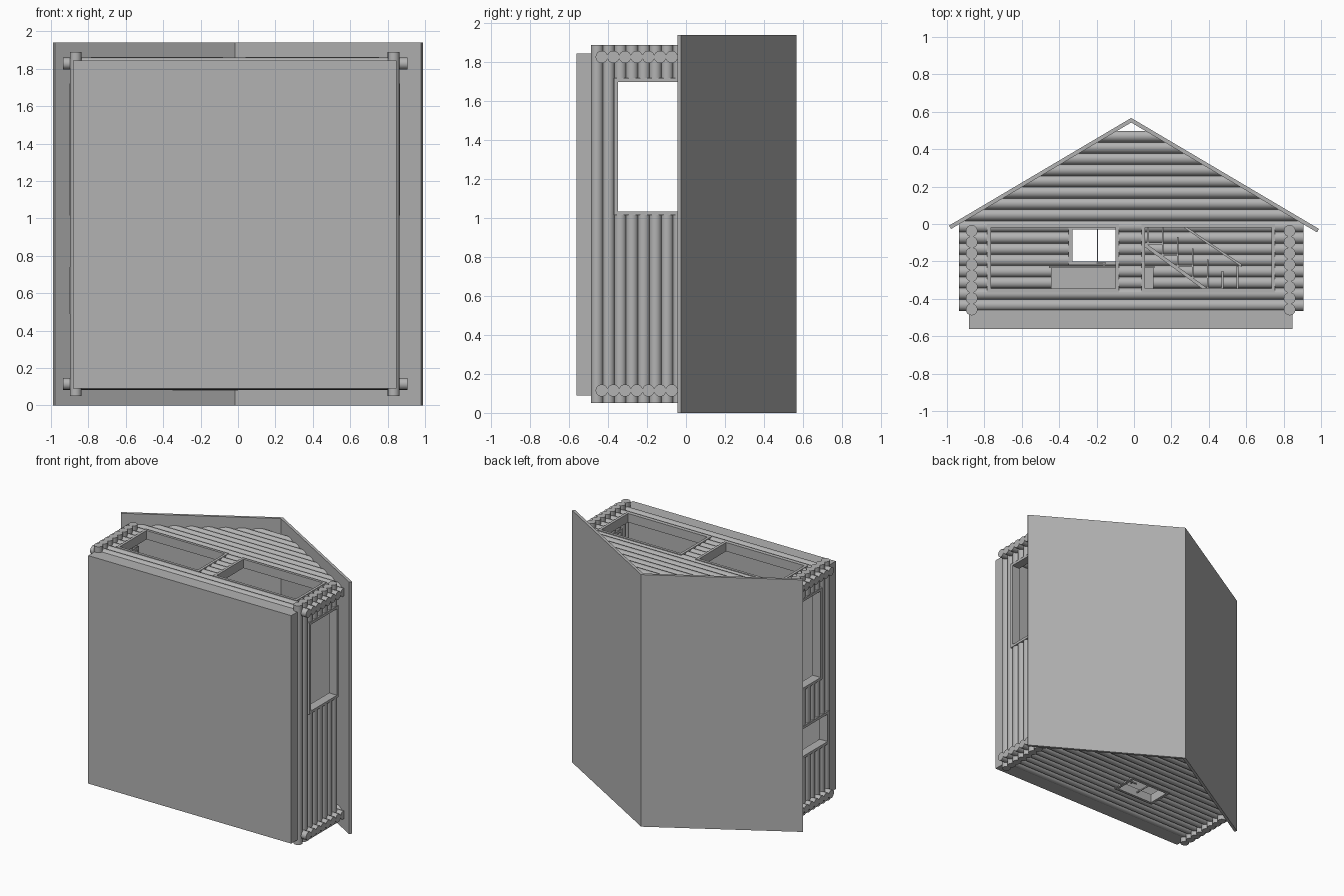
import bpy, bmesh, math
from mathutils import Vector, Matrix

cube = bpy.data.objects.get("Cube")
if cube:
    bpy.data.objects.remove(cube, do_unlink=True)

grey = bpy.data.materials.new("plain grey")
grey.use_nodes = True
grey.diffuse_color = (0.45, 0.45, 0.45, 1)
grey.node_tree.nodes["Principled BSDF"].inputs["Base Color"].default_value = (0.45, 0.45, 0.45, 1)

PITCH, RAD = 0.06, 0.0315
RIDGE = Vector((-0.015, 0.567, 0))
SLOPE = 0.591
FRONT_Z, BACK_Z = 1.828, 0.115
LEFT_X, RIGHT_X = 0.832, -0.868


def finish(name, bm):
    bmesh.ops.recalc_face_normals(bm, faces=bm.faces)
    me = bpy.data.meshes.new(name)
    bm.to_mesh(me)
    bm.free()
    me.materials.append(grey)
    ob = bpy.data.objects.new(name, me)
    bpy.context.collection.objects.link(ob)
    return ob


def add_box(bm, lo, hi):
    lo, hi = Vector(lo), Vector(hi)
    m = Matrix.Translation((lo + hi) / 2) @ Matrix.Diagonal((*(hi - lo), 1))
    bmesh.ops.create_cube(bm, size=1, matrix=m)


def boxes(name, *pairs):
    bm = bmesh.new()
    for lo, hi in pairs:
        add_box(bm, lo, hi)
    return finish(name, bm)


def prism(bm, points, direction):
    face = bm.faces.new([bm.verts.new(p) for p in points])
    ext = bmesh.ops.extrude_face_region(bm, geom=[face])
    verts = [g for g in ext["geom"] if isinstance(g, bmesh.types.BMVert)]
    bmesh.ops.translate(bm, verts=verts, vec=direction)
    bm.normal_update()


def log_outline(first, count, steps=8):
    """Scalloped outline of stacked logs as (offset, height) pairs."""
    half = math.asin(PITCH / 2 / RAD)
    side = []
    for k in range(count):
        a0 = -math.pi / 2 if k == 0 else -half
        a1 = math.pi / 2 if k == count - 1 else half
        for i in range(steps + 1):
            if i == 0 and k > 0:
                continue
            a = a0 + (a1 - a0) * i / steps
            side.append((RAD * math.cos(a), first + k * PITCH + RAD * math.sin(a)))
    return side + [(-u, v) for u, v in side[-2:0:-1]]


def cut(ob, openings):
    for lo, hi in openings:
        cutter = boxes("opening_cutter", (lo, hi))
        cutter.hide_render = True
        cutter.hide_set(True)
        mod = ob.modifiers.new("opening", 'BOOLEAN')
        mod.operation, mod.solver, mod.object = 'DIFFERENCE', 'EXACT', cutter
    bpy.context.view_layer.objects.active = ob
    ob.select_set(True)
    for mod in list(ob.modifiers):
        old = mod.object
        bpy.ops.object.modifier_apply(modifier=mod.name)
        bpy.data.objects.remove(old, do_unlink=True)
    bpy.ops.object.shade_smooth_by_angle(angle=math.radians(35))
    ob.select_set(False)


def gable_wall(name, z, openings):
    bm = bmesh.new()
    prism(bm, [(-0.935, v, z + u) for u, v in log_outline(-0.433, 16)], (1.84, 0, 0))
    # trim the log ends to the underside of the roof
    for s in (-1, 1):
        cut_geo = bm.verts[:] + bm.edges[:] + bm.faces[:]
        res = bmesh.ops.bisect_plane(bm, geom=cut_geo, plane_co=RIDGE - Vector((0, 0.024, 0)),
                                     plane_no=(s * SLOPE, 1, 0), clear_outer=True)
        edges = [g for g in res["geom_cut"] if isinstance(g, bmesh.types.BMEdge)]
        bmesh.ops.holes_fill(bm, edges=edges)
    cut(finish(name, bm), [((a, c, z - 0.1), (b, d, z + 0.1)) for a, b, c, d in openings])


def side_wall(name, x, openings):
    bm = bmesh.new()
    prism(bm, [(x + u, v, 0.05) for u, v in log_outline(-0.457, 8)], (0, 0, 1.84))
    cut(finish(name, bm), [((x - 0.1, c, a), (x + 0.1, d, b)) for a, b, c, d in openings])


def frame(name, opening, at, along_x):
    """Four trim bars round an opening (a, b along the wall; c, d in height)."""
    a, b, c, d = opening
    t, depth = 0.02, 0.034
    rects = [(a, a + t, c, d), (b - t, b, c, d), (a + t, b - t, c, c + t), (a + t, b - t, d - t, d)]
    pairs = []
    for p, q, r, s in rects:
        if along_x:
            pairs.append(((p, r, at - depth), (q, s, at + depth)))
        else:
            pairs.append(((at - depth, r, p), (at + depth, s, q)))
    boxes(name, *pairs)


# Log walls with their openings
front_openings = [(-0.785, -0.08, -0.365, 0.0), (0.04, 0.755, -0.365, 0.0)]
back_window = (-0.35, 0.0, -0.22, -0.01)
side_window = (1.015, 1.72, -0.37, -0.012)
side_door = (0.49, 0.74, -0.455, -0.012)
gable_wall("front_wall", FRONT_Z, front_openings)
gable_wall("back_wall", BACK_Z, [back_window])
side_wall("left_wall", LEFT_X, [side_window])
side_wall("right_wall", RIGHT_X, [side_window, side_door])

# Frames
for i, o in enumerate(front_openings):
    frame(f"front_window_frame_{i + 1}", o, FRONT_Z, True)
frame("back_window_frame", back_window, BACK_Z, True)
frame("left_window_frame", side_window, LEFT_X, False)
frame("right_window_frame", side_window, RIGHT_X, False)
frame("right_door_frame", side_door, RIGHT_X, False)
boxes("back_window_mullion", ((-0.198, -0.21, 0.11), (-0.192, -0.02, 0.12)))

# Foundation slab
boxes("foundation", ((-0.882, -0.562, 0.09), (0.847, -0.445, 1.845)))

# Roof: two sloping slabs
bm = bmesh.new()
nl = Vector((SLOPE, 1, 0)).normalized() * 0.021
drop = Vector((0, 0.021 * math.hypot(1, SLOPE), 0))
for s, run in ((-1, 0.974), (1, 1.004)):
    eave = RIDGE + Vector((s * run, -SLOPE * run, 0))
    n = Vector((s * nl.x, nl.y, 0))
    prism(bm, [RIDGE, eave, eave - n, RIDGE - drop], (0, 0, 1.94))
finish("roof", bm)

# Kitchen counter with worktop and tap
boxes("kitchen_counter", ((-0.445, -0.445, 0.14), (0.105, -0.235, 0.33)))
boxes("worktop", ((-0.455, -0.235, 0.14), (0.11, -0.225, 0.34)))
boxes("tap", ((-0.165, -0.225, 0.19), (-0.155, -0.205, 0.2)),
      ((-0.2, -0.212, 0.19), (-0.15, -0.206, 0.2)))

# Staircase: treads, posts, stringers and handrail
Z0, Z1 = 0.15, 0.4
treads, posts = [], []
for i in range(6):
    x, y = 0.065 + i * 0.08, -0.1 - i * 0.06
    treads.append(((x, y - 0.01, Z0), (x + 0.085, y, Z1)))
    posts.append(((x + 0.004, y, Z1 - 0.012), (x + 0.014, y + 0.15, Z1)))
posts.append(((0.548, -0.445, Z1 - 0.012), (0.558, -0.225, Z1)))
boxes("stair_treads", *treads)
boxes("stair_posts", *posts)
bm = bmesh.new()
for z in (Z0, Z1 - 0.012):
    prism(bm, [(0.06, -0.1, z), (0.06, -0.125, z), (0.5, -0.445, z), (0.53, -0.445, z)], (0, 0, 0.012))
prism(bm, [(0.06, 0.12, Z1 - 0.016), (0.06, 0.135, Z1 - 0.016),
           (0.575, -0.215, Z1 - 0.016), (0.575, -0.23, Z1 - 0.016)], (0, 0, 0.018))
finish("stair_rails", bm)
